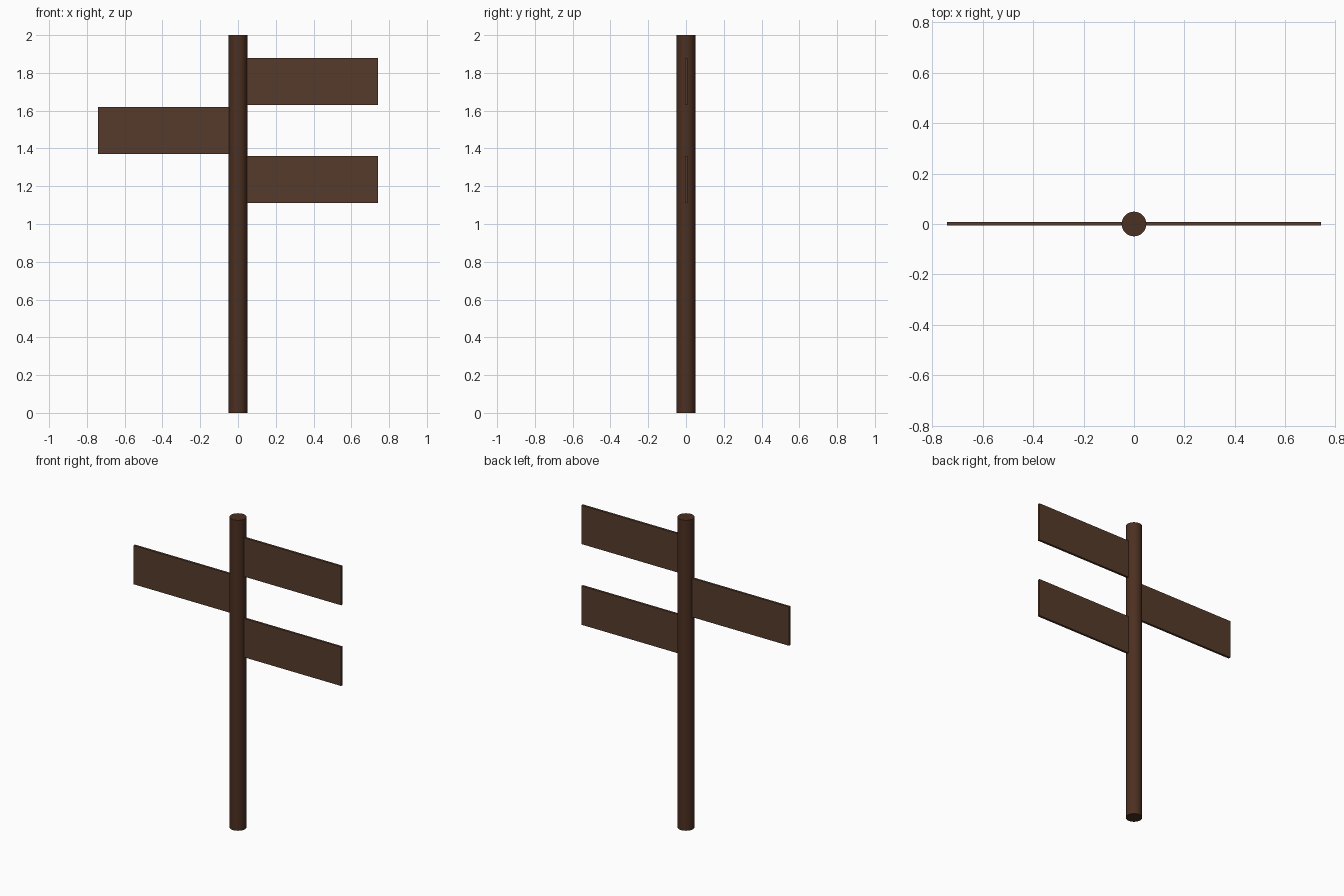
import bpy

if "Cube" in bpy.data.objects:
    bpy.data.objects.remove(bpy.data.objects["Cube"])


def material(name, rgb):
    m = bpy.data.materials.new(name)
    m.diffuse_color = (*rgb, 1)
    m.use_nodes = True
    m.node_tree.nodes["Principled BSDF"].inputs["Base Color"].default_value = m.diffuse_color
    return m


post_wood = material("dark_wood", (0.072, 0.029, 0.015))
board_wood = material("board_wood", (0.09, 0.044, 0.024))

# Round post
bpy.ops.mesh.primitive_cylinder_add(vertices=32, radius=0.049, depth=2, location=(0, 0, 1))
post = bpy.context.object
post.name = "post"
post.data.materials.append(post_wood)
bpy.ops.object.shade_smooth_by_angle()

# Sign boards, tucked slightly into the post on alternating sides
INNER, OUTER, HEIGHT, THICK = 0.04, 0.74, 0.25, 0.015


def board(name, side, z):
    bpy.ops.mesh.primitive_cube_add(size=1, location=(side * (INNER + OUTER) / 2, 0.001, z))
    ob = bpy.context.object
    ob.name = name
    ob.scale = (OUTER - INNER, THICK, HEIGHT)
    bpy.ops.object.transform_apply(location=False, rotation=False, scale=True)
    ob.data.materials.append(board_wood)


for name, side, z in (("upper_board", 1, 1.755), ("middle_board", -1, 1.495), ("lower_board", 1, 1.235)):
    board(name, side, z)
